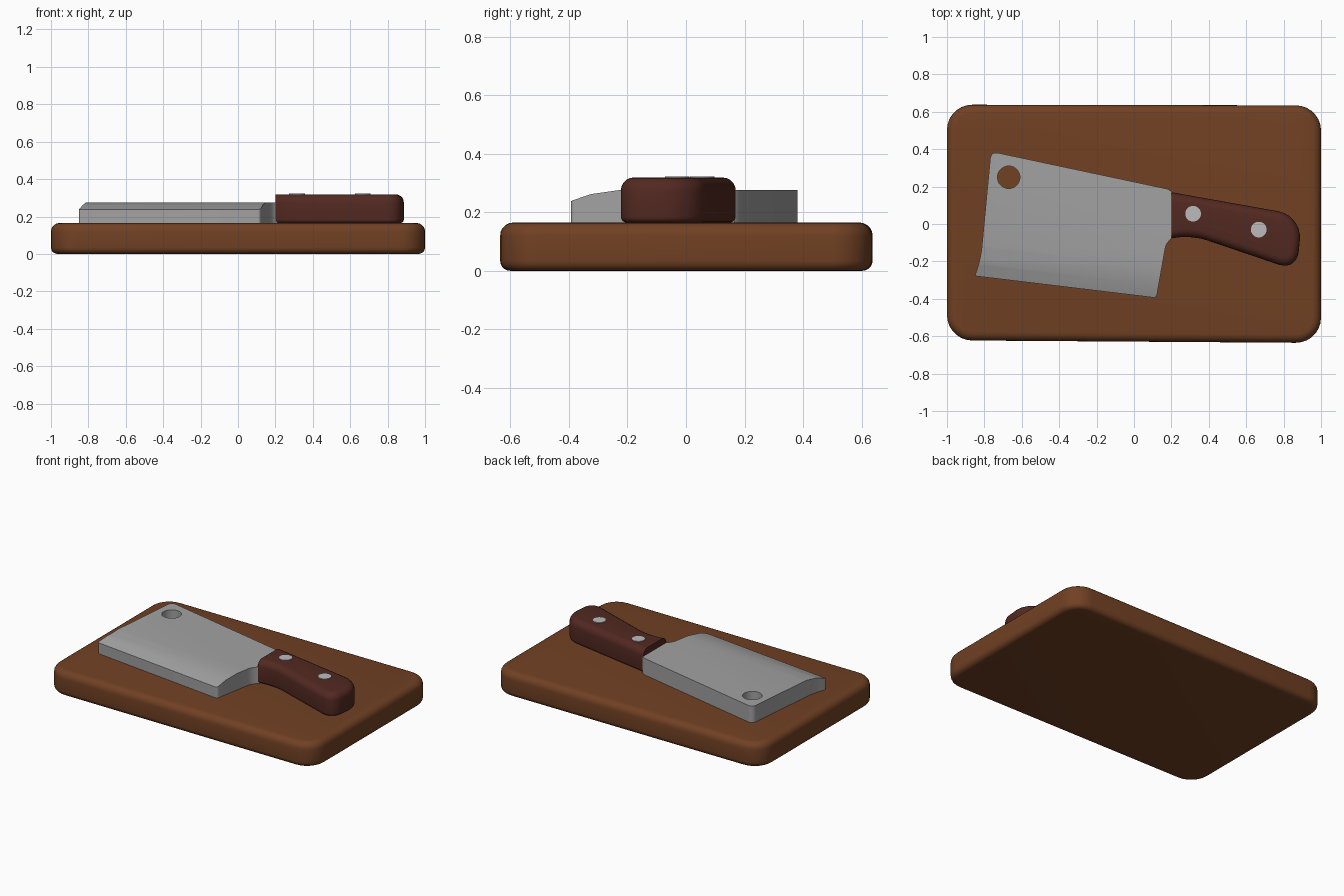
import bpy, bmesh, math
from mathutils import Vector
from mathutils.geometry import interpolate_bezier

if "Cube" in bpy.data.objects:
    bpy.data.objects.remove(bpy.data.objects["Cube"])


def material(name, rgb):
    m = bpy.data.materials.new(name)
    m.diffuse_color = (*rgb, 1)
    m.use_nodes = True
    m.node_tree.nodes["Principled BSDF"].inputs["Base Color"].default_value = m.diffuse_color
    return m


WOOD = material("board wood", (0.165, 0.052, 0.017))
DARK = material("dark handle wood", (0.085, 0.022, 0.015))
STEEL = material("blade steel", (0.36, 0.36, 0.36))
RIVET = material("rivet steel", (0.50, 0.50, 0.50))


def rounded(corners, n=8):
    """Closed outline from (x, y, fillet length) corners."""
    out = []
    for i, (x, y, t) in enumerate(corners):
        p = Vector((x, y, 0))
        if t == 0:
            out.append(p)
            continue
        a = Vector((*corners[i - 1][:2], 0))
        b = Vector((*corners[(i + 1) % len(corners)][:2], 0))
        a = p + (a - p).normalized() * t
        b = p + (b - p).normalized() * t
        out += interpolate_bezier(a, a.lerp(p, .552), b.lerp(p, .552), b, n)
    return out


def prism(corners, z0, z1, top=0, bottom=0, skip=lambda e: False, n=8):
    """Extruded outline with rounded upper and lower rims."""
    bm = bmesh.new()
    f = bm.faces.new([bm.verts.new((p.x, p.y, z0)) for p in rounded(corners, n)])
    ext = bmesh.ops.extrude_face_region(bm, geom=[f])["geom"]
    for v in ext:
        if isinstance(v, bmesh.types.BMVert):
            v.co.z = z1
    bmesh.ops.recalc_face_normals(bm, faces=bm.faces)
    for z, w in ((z1, top), (z0, bottom)):
        if w:
            rim = [e for e in bm.edges
                   if all(abs(v.co.z - z) < 1e-5 for v in e.verts) and not skip(e)]
            bmesh.ops.bevel(bm, geom=rim, offset=w, segments=5, profile=0.5,
                            affect='EDGES', clamp_overlap=False)
    return bm


def finish(bm, name, mat):
    me = bpy.data.meshes.new(name)
    bm.to_mesh(me)
    bm.free()
    me.materials.append(mat)
    ob = bpy.data.objects.new(name, me)
    bpy.context.collection.objects.link(ob)
    return ob


def smooth(ob, deg=35):
    bpy.ops.object.select_all(action='DESELECT')
    ob.select_set(True)
    bpy.context.view_layer.objects.active = ob
    bpy.ops.object.shade_smooth_by_angle(angle=math.radians(deg))


# Cutting board
R = 0.135
board = prism([(-1, .638, R), (-1, -.622, R), (1, -.636, R), (1, .634, R)],
              0, .165, .045, .035)
smooth(finish(board, "cutting_board", WOOD))

# Cleaver blade: plate whose top slopes down toward the cutting edge
heel, tip = Vector((.12, -.395, 0)), Vector((-.852, -.278, 0))
bm = prism([(-.765, .388, .035), (-.82, -.19, .06), (*tip[:2], .01), (*heel[:2], .015),
            (.172, -.1, .03), (.21, -.07, 0), (.21, .165, 0), (.19, .185, .02)],
           .165, .276, n=5)
along = (heel - tip).normalized()
inward = Vector((-along.y, along.x, 0))
for d in (.07, .17):
    bmesh.ops.bisect_plane(bm, geom=bm.verts[:] + bm.edges[:] + bm.faces[:],
                           plane_co=tip + inward * d, plane_no=inward)
for v in bm.verts:
    d = (v.co - tip).dot(inward)
    if v.co.z > .2 and d < .17:
        v.co.z = .262 + (d - .07) * .14 if d > .07 else .238 + d * .343
blade = finish(bm, "cleaver_blade", STEEL)

# Hanging hole through the blade
bpy.ops.mesh.primitive_cylinder_add(vertices=40, radius=.06, depth=.4, location=(-.67, .25, .22))
cutter = bpy.context.object
cutter.name = "hole_cutter"
cutter.hide_render = True
cutter.data.materials.append(STEEL)
mod = blade.modifiers.new("hole", 'BOOLEAN')
mod.operation, mod.object, mod.solver = 'DIFFERENCE', cutter, 'EXACT'
bpy.context.view_layer.objects.active = blade
bpy.ops.object.modifier_apply(modifier=mod.name)
bpy.data.objects.remove(cutter)
smooth(blade, 25)

# Handle: the end that meets the blade stays square
handle = prism([(.2, .17, 0), (.2, -.077, 0), (.31, -.06, .08), (.87, -.25, .1), (.9, .045, .13)],
               .165, .319, .045, .02,
               skip=lambda e: all(v.co.x < .201 for v in e.verts))
smooth(finish(handle, "handle", DARK))

# Rivets, nearly flush with the handle
for i, (x, y) in enumerate(((.316, .055), (.667, -.03))):
    bpy.ops.mesh.primitive_cylinder_add(vertices=32, radius=.042, depth=.1, location=(x, y, .273))
    rivet = bpy.context.object
    rivet.name = f"rivet_{i + 1}"
    rivet.data.materials.append(RIVET)
    smooth(rivet)
